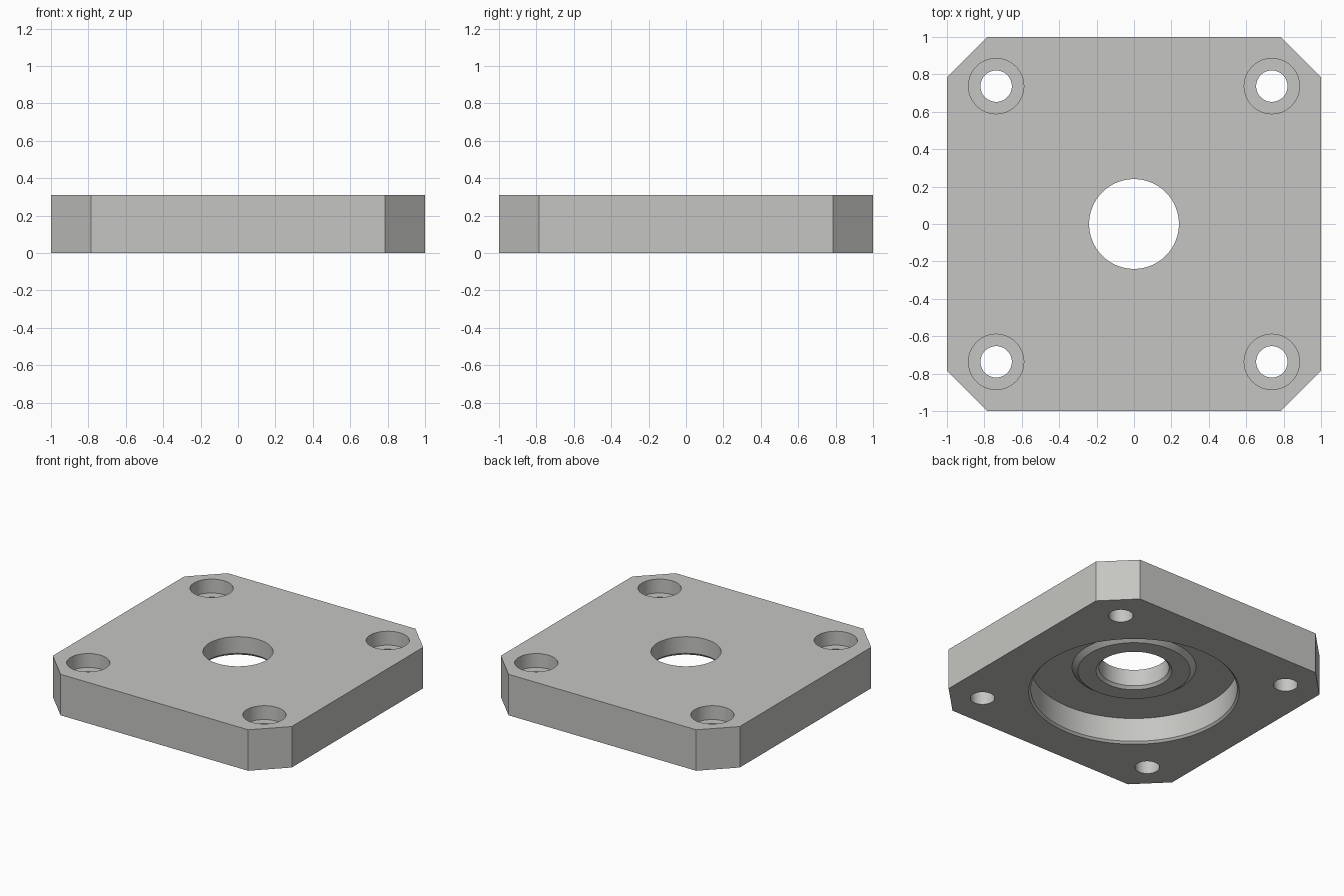
import bpy, bmesh, math

if "Cube" in bpy.data.objects:
    bpy.data.objects.remove(bpy.data.objects["Cube"])

HEIGHT = 0.31
CORNER = 0.785   # where the clipped corners begin
BOLT = 0.737     # bolt hole offset from the centre

metal = bpy.data.materials.new("light_grey_metal")
metal.diffuse_color = (0.56, 0.56, 0.54, 1)
metal.use_nodes = True
metal.node_tree.nodes["Principled BSDF"].inputs["Base Color"].default_value = metal.diffuse_color


def add_object(name, bm):
    bmesh.ops.recalc_face_normals(bm, faces=bm.faces)
    mesh = bpy.data.meshes.new(name)
    bm.to_mesh(mesh)
    bm.free()
    mesh.materials.append(metal)
    obj = bpy.data.objects.new(name, mesh)
    bpy.context.collection.objects.link(obj)
    return obj


def turned(name, profile, steps, x=0, y=0):
    """Revolve a closed (radius, z) profile around a vertical axis."""
    bm = bmesh.new()
    verts = [bm.verts.new((r, 0, z)) for r, z in profile]
    edges = [bm.edges.new(pair) for pair in zip(verts, verts[1:])]
    bmesh.ops.spin(bm, geom=verts + edges, cent=(0, 0, 0), axis=(0, 0, 1),
                   angle=math.tau, steps=steps, use_merge=True)
    bmesh.ops.remove_doubles(bm, verts=bm.verts, dist=1e-5)
    bmesh.ops.translate(bm, verts=bm.verts, vec=(x, y, 0))
    return add_object(name, bm)


# Square plate with clipped corners
bm = bmesh.new()
c = CORNER
outline = [(c, -1), (1, -c), (1, c), (c, 1), (-c, 1), (-1, c), (-1, -c), (-c, -1)]
base = bm.faces.new([bm.verts.new((x, y, 0)) for x, y in outline])
top = bmesh.ops.extrude_face_region(bm, geom=[base])["geom"]
bmesh.ops.translate(bm, vec=(0, 0, HEIGHT),
                    verts=[v for v in top if isinstance(v, bmesh.types.BMVert)])
plate = add_object("mounting_plate", bm)

# Round underside recess with a tapered boss and the central bore
cutters = [turned("recess_cutter", [
    (0, -0.1), (0.722, -0.1), (0.722, 0), (0.707, 0.015), (0.707, 0.195),
    (0.425, 0.195), (0.385, 0.165), (0.26, 0.165), (0.24, 0.185),
    (0.24, 0.41), (0, 0.41)], 96)]

# Counterbored bolt holes in the four corners
for sx in (-1, 1):
    for sy in (-1, 1):
        cutters.append(turned("bolt_hole_cutter", [
            (0, -0.1), (0.084, -0.1), (0.084, 0.205), (0.148, 0.205),
            (0.148, 0.41), (0, 0.41)], 48, sx * BOLT, sy * BOLT))

for cutter in cutters:
    mod = plate.modifiers.new("cut", 'BOOLEAN')
    mod.operation = 'DIFFERENCE'
    mod.solver = 'EXACT'
    mod.object = cutter

# Apply the cuts, then remove the helpers
bpy.context.view_layer.objects.active = plate
plate.select_set(True)
for mod in list(plate.modifiers):
    bpy.ops.object.modifier_apply(modifier=mod.name)
for cutter in cutters:
    bpy.data.objects.remove(cutter)

# Smooth round walls, sharp rims
bpy.ops.object.shade_smooth_by_angle(angle=math.radians(25))
